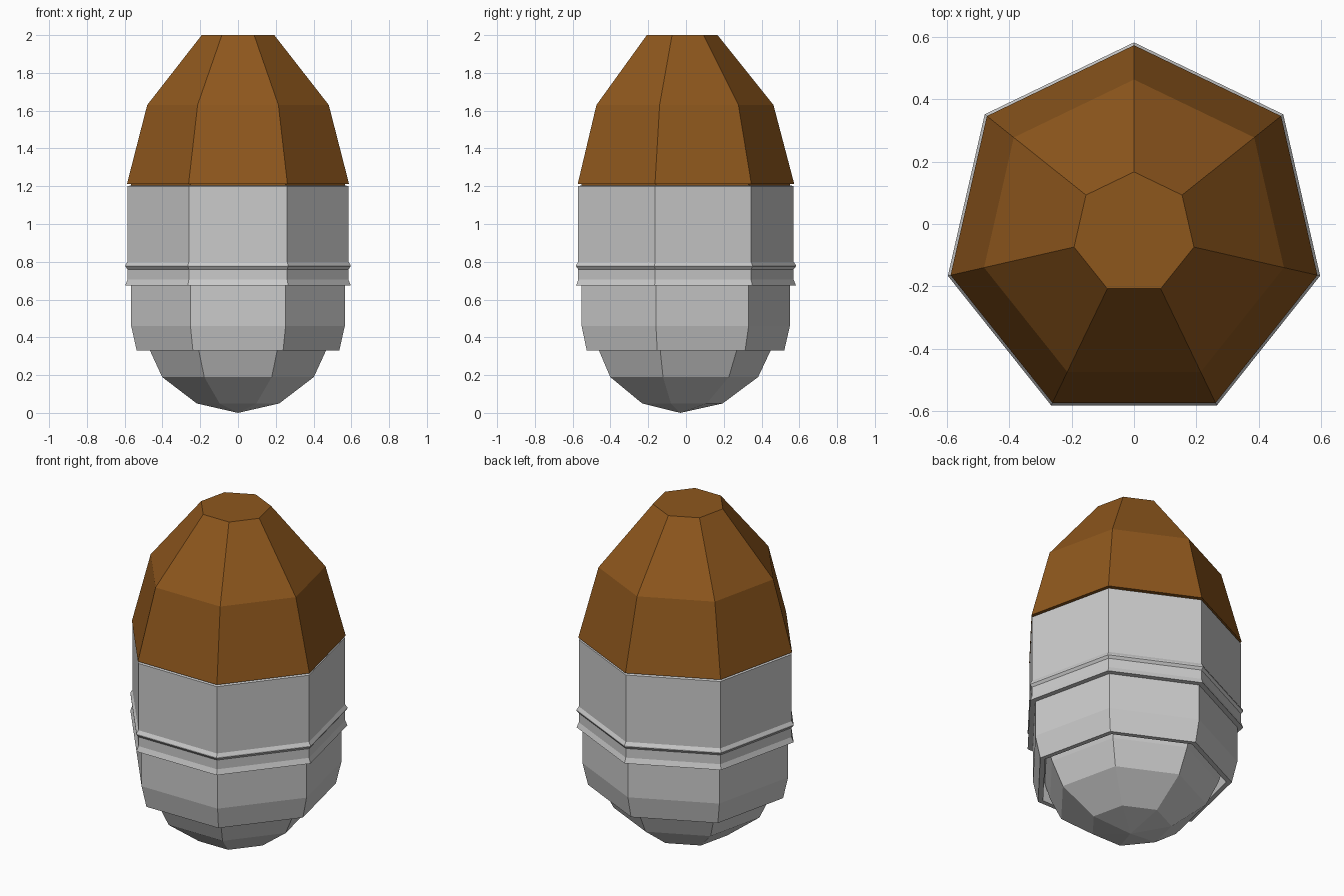
import bpy, bmesh, math

if "Cube" in bpy.data.objects:
    bpy.data.objects.remove(bpy.data.objects["Cube"])

SIDES = 7
CY = -0.03  # heptagon centre so that the bounds are centred


def material(name, color):
    m = bpy.data.materials.new(name)
    m.diffuse_color = color
    m.use_nodes = True
    m.node_tree.nodes["Principled BSDF"].inputs["Base Color"].default_value = m.diffuse_color
    return m


def lathe(name, profile, mat=None):
    """Seven-sided lathe of (radius, z) points; zero radius makes a pole."""
    bm = bmesh.new()
    rings = []
    for r, z in profile:
        if r == 0:
            rings.append([bm.verts.new((0, CY, z))] * SIDES)
            continue
        angles = [math.pi / 2 + i * math.tau / SIDES for i in range(SIDES)]
        rings.append([bm.verts.new((r * math.cos(a), CY + r * math.sin(a), z))
                      for a in angles])
    for low, high in zip(rings, rings[1:]):
        for i in range(SIDES):
            j = (i + 1) % SIDES
            bm.faces.new(list(dict.fromkeys((low[i], low[j], high[j], high[i]))))
    # flat caps on open ends
    for (r, z), ring in ((profile[0], rings[0]), (profile[-1], rings[-1])):
        if r > 0:
            bm.faces.new(ring)
    bmesh.ops.recalc_face_normals(bm, faces=bm.faces)
    me = bpy.data.meshes.new(name)
    bm.to_mesh(me)
    bm.free()
    ob = bpy.data.objects.new(name, me)
    bpy.context.collection.objects.link(ob)
    if mat:
        me.materials.append(mat)
    return ob


brown = material("copper_brown", (0.27, 0.095, 0.012, 1))

# blunt copper tip
lathe("tip", [(0.58, 1.195), (0.58, 1.212), (0.603, 1.212), (0.493, 1.63), (0.197, 2.0)], brown)

# grey casing: flared lower lip, thin ridge, straight wall
lathe("casing", [(0.575, 0.675), (0.612, 0.675), (0.60, 0.705), (0.60, 0.76),
                 (0.612, 0.775), (0.612, 0.782), (0.60, 0.80), (0.60, 1.20),
                 (0.58, 1.205)])

# lower shell with an open, recessed underside
lathe("lower_shell", [(0.515, 0.44), (0.52, 0.33), (0.55, 0.33), (0.58, 0.46), (0.58, 0.69)])

# domed base emerging from the lower shell
lathe("base_dome", [(0, 0.0), (0.224, 0.05), (0.412, 0.19), (0.478, 0.33), (0.51, 0.435)])
